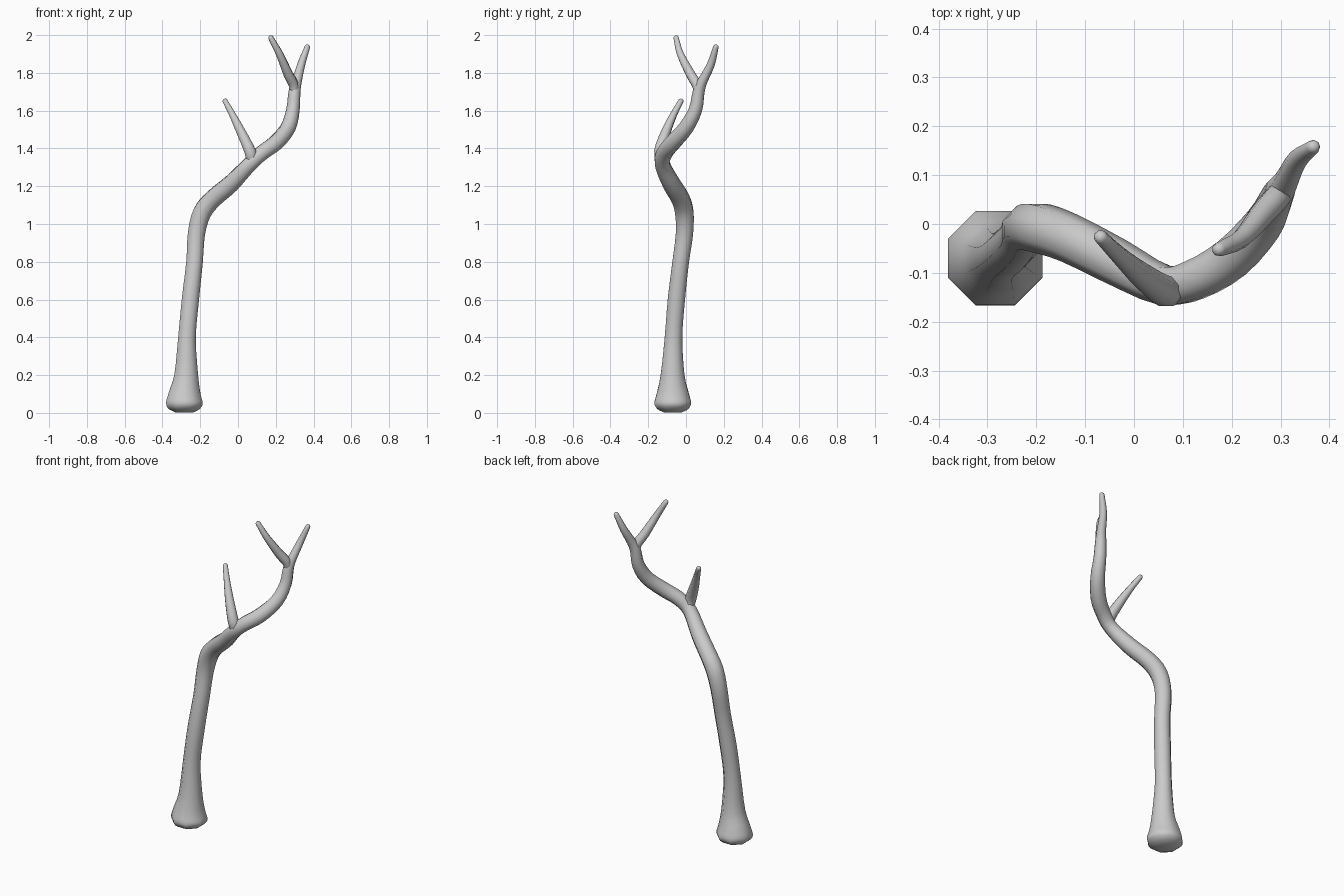
import bpy, bmesh, math
from mathutils import Vector

SIDES = 8
STEPS = 3


def spline(pts):
    """Smooth Catmull-Rom path through (x, y, z, radius) points."""
    p = [Vector(q) for q in pts]
    p = [p[0] * 2 - p[1]] + p + [p[-1] * 2 - p[-2]]
    out = []
    for i in range(1, len(p) - 2):
        a, b, c, d = p[i - 1:i + 3]
        for k in range(STEPS):
            t = k / STEPS
            out.append(0.5 * (2 * b + (c - a) * t + (2 * a - 5 * b + 4 * c - d) * t * t
                              + (3 * b - a - 3 * c + d) * t ** 3))
    return out + [p[-2]]


def limb(name, pts):
    """Tapered eight-sided tube with a rounded tip."""
    path = spline(pts)
    rings = [(q.to_3d(), q[3]) for q in path]
    tip, r = rings[-1]
    d = (tip - rings[-2][0]).normalized()
    rings += [(tip + d * r * 0.55, r * 0.83), (tip + d * r * 0.9, r * 0.4)]

    bm = bmesh.new()
    side = Vector((1, 0, 0))
    loops = []
    for i, (c, r) in enumerate(rings):
        t = (rings[min(i + 1, len(rings) - 1)][0] - rings[max(i - 1, 0)][0]).normalized()
        side = (side - t * side.dot(t)).normalized()
        up = t.cross(side)
        ring = []
        for k in range(SIDES):
            a = (k + 0.5) * math.tau / SIDES
            ring.append(bm.verts.new(c + (side * math.cos(a) + up * math.sin(a)) * r * 1.05))
        loops.append(ring)
    for lo, hi in zip(loops, loops[1:]):
        for k in range(SIDES):
            n = (k + 1) % SIDES
            bm.faces.new((lo[k], lo[n], hi[n], hi[k]))
    bm.faces.new(loops[0][::-1])
    bm.faces.new(loops[-1])
    bmesh.ops.recalc_face_normals(bm, faces=bm.faces[:])
    for f in bm.faces:
        f.smooth = True
    me = bpy.data.meshes.new(name)
    bm.to_mesh(me)
    bm.free()
    ob = bpy.data.objects.new(name, me)
    bpy.context.collection.objects.link(ob)
    return ob


# Trunk: flared foot, S-bend, running on into the right-hand twig
limb("trunk", [
    (-0.284, -0.07, 0.003, 0.05), (-0.284, -0.07, 0.02, 0.083), (-0.284, -0.07, 0.05, 0.1),
    (-0.282, -0.07, 0.1, 0.088), (-0.274, -0.071, 0.2, 0.065), (-0.27, -0.066, 0.4, 0.048),
    (-0.252, -0.051, 0.6, 0.047), (-0.23, -0.028, 0.8, 0.045), (-0.22, -0.008, 0.95, 0.047),
    (-0.19, -0.009, 1.06, 0.05), (-0.13, -0.03, 1.135, 0.048), (-0.035, -0.078, 1.215, 0.046),
    (0.06, -0.125, 1.315, 0.04), (0.125, -0.114, 1.375, 0.041), (0.2, -0.07, 1.43, 0.042),
    (0.265, 0.0, 1.51, 0.039), (0.291, 0.05, 1.605, 0.034), (0.299, 0.067, 1.7, 0.03),
    (0.312, 0.088, 1.757, 0.025), (0.335, 0.132, 1.845, 0.02), (0.367, 0.158, 1.937, 0.014),
])

# Second twig of the top fork
limb("fork_twig", [
    (0.299, 0.066, 1.69, 0.022), (0.293, 0.055, 1.74, 0.026), (0.265, 0.023, 1.795, 0.025),
    (0.22, -0.03, 1.9, 0.019), (0.174, -0.052, 1.985, 0.014),
])

# Side twig at the middle bend
limb("side_twig", [
    (0.075, -0.125, 1.325, 0.03), (0.064, -0.138, 1.385, 0.031), (0.015, -0.105, 1.49, 0.025),
    (-0.03, -0.065, 1.58, 0.018), (-0.068, -0.027, 1.65, 0.014),
])
